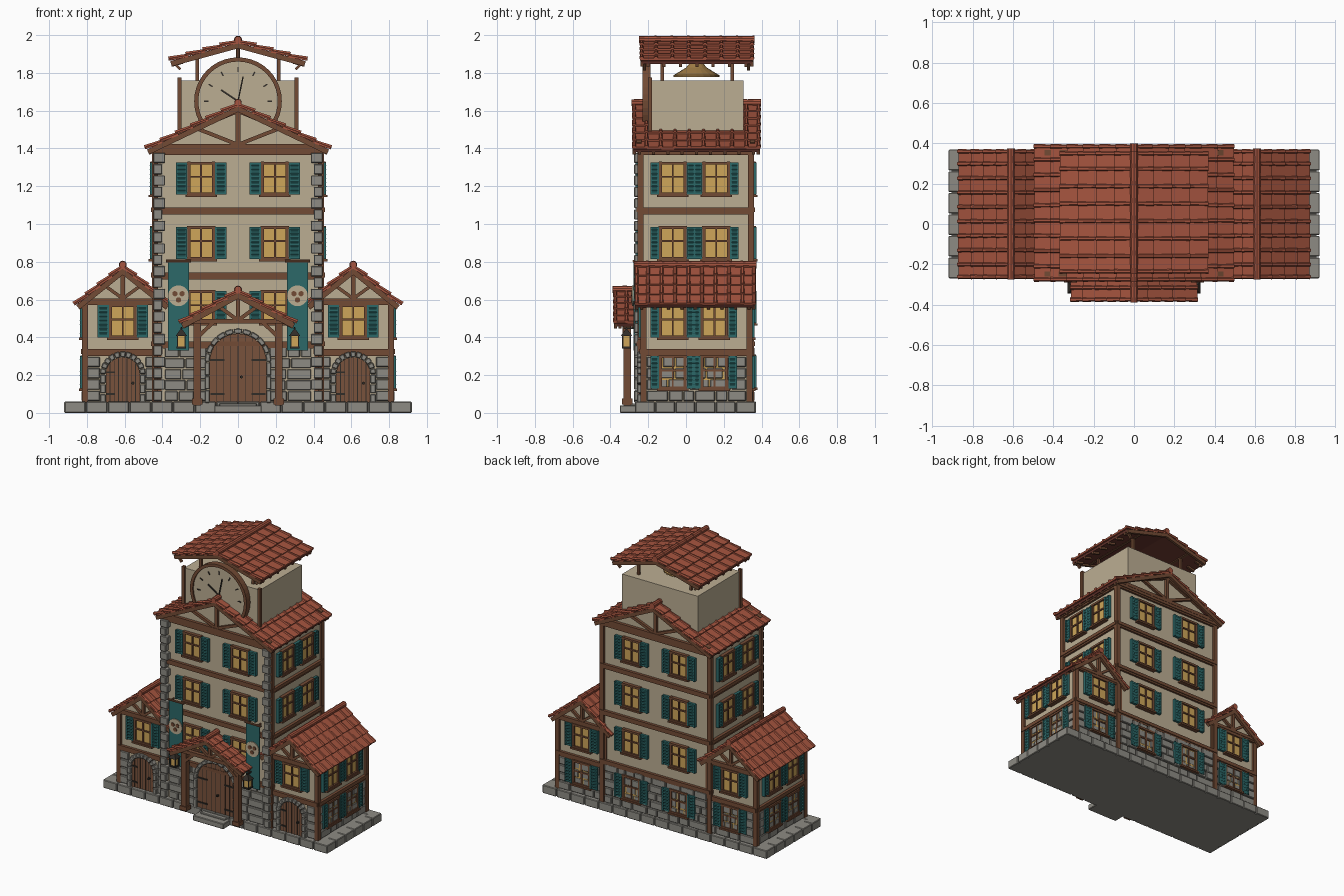
import bpy, bmesh, random
from math import pi, sin, cos, atan2, hypot
from mathutils import Matrix, Vector

if "Cube" in bpy.data.objects:
    bpy.data.objects.remove(bpy.data.objects["Cube"])

random.seed(4)
COL = dict(plaster=(.50, .42, .29), wood=(.17, .07, .035), dark=(.03, .025, .02), roof=(.38, .09, .05),
           deck=(.13, .035, .025), teal=(.025, .14, .14), glass=(.62, .38, .10), stone=(.27, .26, .23),
           door=(.19, .085, .045), brass=(.35, .2, .06))
MATS = {}
for k, c in COL.items():
    MATS[k] = bpy.data.materials.new(k)
    MATS[k].diffuse_color = (*c, 1)
PARTS = {}
I = Matrix.Identity(4)
T = lambda x, y, z=0: Matrix.Translation((x, y, z))
R = lambda a, ax='Z': Matrix.Rotation(a, 4, ax)

def part(name, mat):
    if name not in PARTS:
        PARTS[name] = (bmesh.new(), mat)
    return PARTS[name][0]

def box(name, mat, c, s, M=I, rot=I):
    bmesh.ops.create_cube(part(name, mat), size=1, matrix=M @ T(*c) @ rot @ Matrix.Diagonal((*s, 1)))

def cyl(name, mat, c, r, d, M=I, rot=I, seg=12, r2=None):
    bmesh.ops.create_cone(part(name, mat), cap_ends=True, segments=seg, radius1=r, radius2=r if r2 is None else r2,
                          depth=d, matrix=M @ T(*c) @ rot)

def prism(name, mat, pts, y0, y1, M=I):
    bm = part(name, mat)
    a, b = [[bm.verts.new(M @ Vector((u, y, z))) for u, z in pts] for y in (y0, y1)]
    bm.faces.new(a)
    bm.faces.new(b[::-1])
    for i in range(len(pts)):
        j = (i + 1) % len(pts)
        bm.faces.new((a[i], b[i], b[j], a[j]))

def beam(name, mat, p, q, w, t, y, M=I):
    du, dz = q[0] - p[0], q[1] - p[1]
    box(name, mat, ((p[0] + q[0]) / 2, y, (p[1] + q[1]) / 2), (hypot(du, dz), t, w), M, R(-atan2(dz, du), 'Y'))

# Windows: glass, frame, cross bars, sill and slatted shutters (outward is local -y)
def window(M, u, z, sw=.06):
    W = M @ T(u, 0, z)
    box('window_glass', 'glass', (0, -.006, 0), (.13, .012, .165), W)
    for s in (-1, 1):
        box('window_frames', 'wood', (s * .065, -.011, 0), (.015, .022, .18), W)
        box('window_frames', 'wood', (0, -.012, s * .082), (.15, .026, .015), W)
        x = s * (.074 + sw / 2)
        box('shutters', 'teal', (x, -.012, 0), (sw, .018, .17), W)
        for k in range(7):
            box('shutters', 'teal', (x, -.022, -.066 + k * .022), (sw * .7, .008, .012), W, R(.5, 'X'))
        for e in (-1, 1):
            box('shutters', 'teal', (x + e * (sw / 2 - .005), -.02, 0), (.01, .014, .17), W)
    box('window_bars', 'wood', (0, -.012, 0), (.01, .016, .17), W)
    box('window_bars', 'wood', (0, -.012, .01), (.13, .016, .01), W)
    box('window_sills', 'wood', (0, -.015, -.092), (.165, .035, .012), W)

# Coursed stone facing, leaving gaps for doors
def stones(M, u0, u1, z0, z1, rows):
    h = (z1 - z0) / rows
    for r in range(rows):
        u = u0
        while u < u1 - .005:
            w = random.uniform(.06, .12)
            if u1 - u - w < .04:
                w = u1 - u
            box('stone_facing', 'stone', (u + w / 2, -.002, z0 + (r + .5) * h),
                (w - .006, random.uniform(.02, .034), h - .006), M)
            u += w

# Arched plank door with stone surround
def door(M, r, spring, z0, ring, leaves):
    arc = [(r * cos(pi * i / 16), spring + r * sin(pi * i / 16)) for i in range(17)]
    prism('doors', 'door', [(r, z0)] + arc + [(-r, z0)], -.018, .01, M)
    n = 11
    for i in range(n):
        a, b = pi * i / n + .012, pi * (i + 1) / n - .012
        q = [(k * cos(t), spring + k * sin(t)) for k, t in
             ((r, a), (r + ring, a), (r + ring, (a + b) / 2), (r + ring, b), (r, b), (r, (a + b) / 2))]
        prism('door_surrounds', 'stone', q, -.034, .01, M)
    for s in (-1, 1):
        for k in range(3):
            h = (spring - z0) / 3
            box('door_surrounds', 'stone', (s * (r + ring / 2), -.012, z0 + (k + .5) * h), (ring, .044, h - .005), M)
    for k in range(-3, 4):
        x = k * r / 4
        top = spring + (r * r - x * x) ** .5 - .005
        box('door_seams', 'dark', (x, -.018, (z0 + top) / 2), (.003, .003, top - z0), M)
    for z in (z0 + .05, spring + .01):
        for s in ((-1, 1) if leaves == 2 else (-1,)):
            box('door_hinges', 'dark', (s * r * .72, -.021, z), (r * .5, .006, .01), M)
    cyl('door_handles', 'dark', (r * (.12 if leaves == 2 else .6), -.026, (z0 + spring) / 2 + .03), .008, .016, M, R(pi / 2, 'X'), 8)

# Tiled gable roof with ridge along y
def roof(name, cx, z, dx, drop, y0, y1, rows, cols):
    L, a = hypot(dx, drop), atan2(drop, dx)
    ym, w, p, h = (y0 + y1) / 2, y1 - y0, (y1 - y0) / cols, L / rows
    for s in (-1, 1):
        M = T(cx, 0, z) @ Matrix.Diagonal((s, 1, 1, 1)) @ R(a, 'Y')
        box(name + '_deck', 'deck', (L / 2, ym, -.014), (L, w - .02, .016), M)
        tilt = R(-.1, 'Y')
        for r in range(rows):
            for c in range(cols):
                box(name + '_tiles', 'roof', (h * (r + .5), y0 + (c + .5) * p, random.uniform(-.001, .002)),
                    (h + .008 + random.uniform(0, .006), p - .004, .013), M, tilt)
            for c in range(cols + 1):
                cyl(name + '_tile_ribs', 'roof', (h * (r + .5), min(max(y0 + c * p, y0 + .01), y1 - .01), .005),
                    .009, h + .012, M, tilt @ R(pi / 2, 'Y'), 6, .012)
        for y in (y0 + .012, y1 - .012):
            box(name + '_bargeboards', 'wood', (L / 2, y, -.022), (L, .018, .026), M)
        for c in range(cols):
            box(name + '_rafter_tails', 'wood', (L - .03, y0 + (c + .5) * p, -.028), (.06, .016, .018), M)
    for c in range(cols):
        cyl(name + '_ridge_caps', 'roof', (cx, y0 + (c + .5) * p, z + .01), .021, p + .006, I, R(pi / 2, 'X'), 10, .018)

# Half-timbered gable truss
def gable(M, hw, z0, apex, w=.025):
    beam('gable_timbers', 'wood', (-hw, z0), (hw, z0), w, .03, -.008, M)
    beam('gable_timbers', 'wood', (0, z0), (0, apex - .02), w, .024, -.008, M)
    for s in (-1, 1):
        beam('gable_timbers', 'wood', (s * hw, z0 + .01), (0, apex - .015), w, .026, -.008, M)
        beam('gable_timbers', 'wood', (0, z0 + .01), (s * hw * .5, z0 + (apex - z0) * .47), w * .8, .022, -.008, M)

# Plinth with edging blocks and entrance step
box('plinth', 'stone', (0, .05, .028), (1.81, .61, .056))
for n, L, place in ((16, 1.84, ((0, -.27, 0), (0, .37, pi))), (6, .64, ((.92, .05, pi / 2), (-.92, .05, -pi / 2)))):
    for x, y, a in place:
        for i in range(n):
            box('plinth_blocks', 'stone', (-L / 2 + (i + .5) * L / n, .035, .03), (L / n - .005, .07, .06), T(x, y) @ R(a))
box('entrance_step', 'stone', (0, -.3, .02), (.25, .1, .04))
box('entrance_step', 'stone', (0, -.27, .025), (.2, .06, .05))

# Tower body, timbers and windows
FY, BY, HX = -.24, .345, .44
prism('tower_walls', 'plaster', [(-HX, .05), (HX, .05), (HX, 1.405), (0, 1.61), (-HX, 1.405)], FY, BY)
front, back = T(0, FY), T(0, BY) @ R(pi)
sides = [(s, T(s * HX, .05) @ R(s * pi / 2)) for s in (-1, 1)]
for z in (.365, .73, 1.075, 1.39):
    for M, w in [(front, .9), (back, .9)] + [(m, .60) for _, m in sides]:
        box('tower_beams', 'wood', (0, -.006, z), (w, .03, .024), M)
        box('tower_beams', 'wood', (0, -.004, z - .016), (w, .022, .018), M)
for s in (-1, 1):
    for y in (FY, BY):
        box('tower_corner_posts', 'wood', (s * HX, y, .72), (.032, .032, 1.34))
    for k in range(22):
        w = .062 if k % 2 else .046
        box('quoins', 'stone', (s * (.452 - w / 2 - .004), FY - .012, .09 + k * .06), (w, .045, .054))
    for z in (.56, .90, 1.24):
        window(front, s * .195, z)
        window(back, s * .195, z)
    window(back, s * .195, .22)
    stones(front, *((.165, .39) if s > 0 else (-.39, -.165)), .06, .35, 5)
for s, M in sides:
    for z in (.90, 1.24):
        for y in (-.07, .16):
            window(M, s * (y - .05), z, .045)
stones(back, -.42, .42, .06, .35, 5)
gable(front, HX, 1.41, 1.615)
gable(back, HX, 1.41, 1.615)
door(front, .15, .27, .05, .026, 2)
roof('tower_roof', 0, 1.632, .485, .232, -.285, .395, 6, 9)

# Side wings
WY, VY = -.225, .335
for s in (-1, 1):
    prism('wing_walls', 'plaster', [(s * .61 + u, z) for u, z in ((-.2, .05), (.2, .05), (.2, .585), (0, .76), (-.2, .585))], WY, VY)
    f, b, o = T(s * .61, WY), T(s * .61, VY) @ R(pi), T(s * .81, .055) @ R(s * pi / 2)
    for M, hw in ((f, .21), (b, .21), (o, .285)):
        for z in (.325, .585):
            box('wing_beams', 'wood', (0, -.006, z), (hw * 2, .028, .026), M)
        box('wing_beams', 'wood', (0, -.004, .307), (hw * 2, .02, .014), M)
    for y in (WY, VY):
        for x in (.42, .81):
            box('wing_corner_posts', 'wood', (s * x, y, .32), (.032, .032, .54))
    window(f, 0, .485)
    for z in (.215, .485):
        window(b, 0, z)
        for y in (-.07, .15):
            window(o, s * (y - .055), z, .045)
    stones(f, -.19, -.118, .06, .30, 4)
    stones(f, .118, .19, .06, .30, 4)
    stones(b, -.19, .19, .06, .30, 4)
    stones(o, -.265, .265, .06, .30, 4)
    door(f, .09, .205, .05, .03, 1)
    gable(f, .2, .595, .77, .022)
    gable(b, .2, .595, .77, .022)
    roof('wing_roof', s * .61, .775, .25, .2, -.272, .37, 4, 9)

# Porch
for s in (-1, 1):
    box('porch_posts', 'wood', (s * .215, -.31, .27), (.04, .04, .46))
    box('porch_posts', 'wood', (s * .215, -.31, .06), (.055, .055, .03))
    box('porch_plates', 'wood', (s * .215, -.305, .505), (.03, .15, .03))
    beam('porch_braces', 'wood', (s * .215, .4), (s * .13, .48), .02, .02, -.325)
    beam('porch_braces', 'wood', (s * .29, .475), (0, .625), .024, .02, -.365)
    beam('porch_braces', 'wood', (0, .49), (s * .11, .57), .02, .02, -.325)
beam('porch_tie_beam', 'wood', (-.25, .485), (.25, .485), .026, .03, -.325)
beam('porch_king_post', 'wood', (0, .485), (0, .625), .022, .024, -.325)
roof('porch_roof', 0, .643, .305, .165, -.385, -.245, 5, 2)

# Lanterns, banners with round emblems
X90 = R(pi / 2, 'X')
for s in (-1, 1):
    L = T(s * .3, -.315, .38)
    box('lantern_glass', 'glass', (0, 0, 0), (.036, .036, .055), L)
    for i in (-1, 1):
        for j in (-1, 1):
            box('lantern_frames', 'dark', (i * .02, j * .02, 0), (.006, .006, .06), L)
    box('lantern_frames', 'dark', (0, 0, -.033), (.05, .05, .01), L)
    cyl('lantern_caps', 'dark', (0, 0, .045), .042, .035, L, R(pi / 4), 4, .008)
    box('lantern_brackets', 'dark', (0, .03, .068), (.01, .09, .01), L)
    box('lantern_brackets', 'dark', (0, 0, .065), (.006, .006, .02), L)
    B = T(s * .315, -.275)
    box('banners', 'teal', (0, 0, .565), (.11, .008, .47), B)
    cyl('banner_poles', 'wood', (0, 0, .803), .008, .13, B, R(pi / 2, 'Y'), 8)
    for x in (-.04, .04):
        box('banner_poles', 'wood', (x, .02, .803), (.008, .05, .008), B)
    cyl('banner_emblems', 'plaster', (0, -.006, .62), .055, .008, B, X90, 24)
    for k in range(3):
        t = pi / 2 + k * 2 * pi / 3 + pi
        cyl('emblem_dots', 'wood', (.022 * cos(t), -.012, .62 + .022 * sin(t)), .014, .006, B, X90, 12)

# Belfry, bell and upper roof
box('belfry_walls', 'plaster', (0, .06, 1.61), (.62, .49, .3))
for s in (-1, 1):
    box('belfry_corner_posts', 'wood', (s * .31, -.19, 1.62), (.022, .022, .31))
    for y in (-.125, .245):
        box('belfry_roof_posts', 'wood', (s * .215, y, 1.83), (.018, .018, .16))
    box('belfry_roof_plates', 'wood', (s * .215, .055, 1.89), (.02, .56, .02))
    for y in (-.22, .33):
        beam('belfry_eave_brackets', 'wood', (s * .335, 1.85), (s * .305, 1.818), .014, .016, y)
for r1, r2, z, d in ((.122, .122, 1.783, .01), (.12, .055, 1.808, .04), (.055, .035, 1.84, .024)):
    cyl('bell', 'brass', (0, .055, z), r1, d, seg=20, r2=r2)
cyl('bell_hanger', 'wood', (0, .055, 1.89), .01, .1, seg=8)
roof('belfry_roof', 0, 1.966, .36, .098, -.245, .36, 4, 7)

# Clock
C = T(0, -.205, 1.65)
cyl('clock_face', 'plaster', (0, 0, 0), .218, .03, C, X90, 48)
for i in range(40):
    a, b = 2 * pi * i / 40, 2 * pi * (i + 1) / 40
    prism('clock_rim', 'wood', [(k * cos(t), k * sin(t)) for k, t in ((.21, a), (.232, a), (.232, b), (.21, b))], -.026, .018, C)
for i in range(12):
    a = i * pi / 6
    beam('clock_ticks', 'dark', (.155 * cos(a), .155 * sin(a)), (.18 * cos(a), .18 * sin(a)), .007, .006, -.017, C)
beam('clock_hands', 'dark', (0, 0), (-.09, .06), .01, .006, -.018, C)
beam('clock_hands', 'dark', (0, 0), (.027, .13), .007, .006, -.02, C)
cyl('clock_hands', 'dark', (0, -.02, 0), .012, .012, C, X90)

# Turn the collected parts into objects
for name, (bm, mat) in PARTS.items():
    if name == 'clock_rim':
        bmesh.ops.remove_doubles(bm, verts=bm.verts, dist=1e-5)
    bmesh.ops.recalc_face_normals(bm, faces=bm.faces)
    me = bpy.data.meshes.new(name)
    bm.to_mesh(me)
    bm.free()
    me.materials.append(MATS[mat])
    ob = bpy.data.objects.new(name, me)
    bpy.context.collection.objects.link(ob)
    if mat == 'stone' and name != 'plinth':
        m = ob.modifiers.new('worn_edges', 'BEVEL')
        m.width, m.segments = .004, 1

for m in bpy.data.materials:
    if m.users and not m.is_grease_pencil:
        m.use_nodes = True
        m.node_tree.nodes["Principled BSDF"].inputs["Base Color"].default_value = m.diffuse_color
